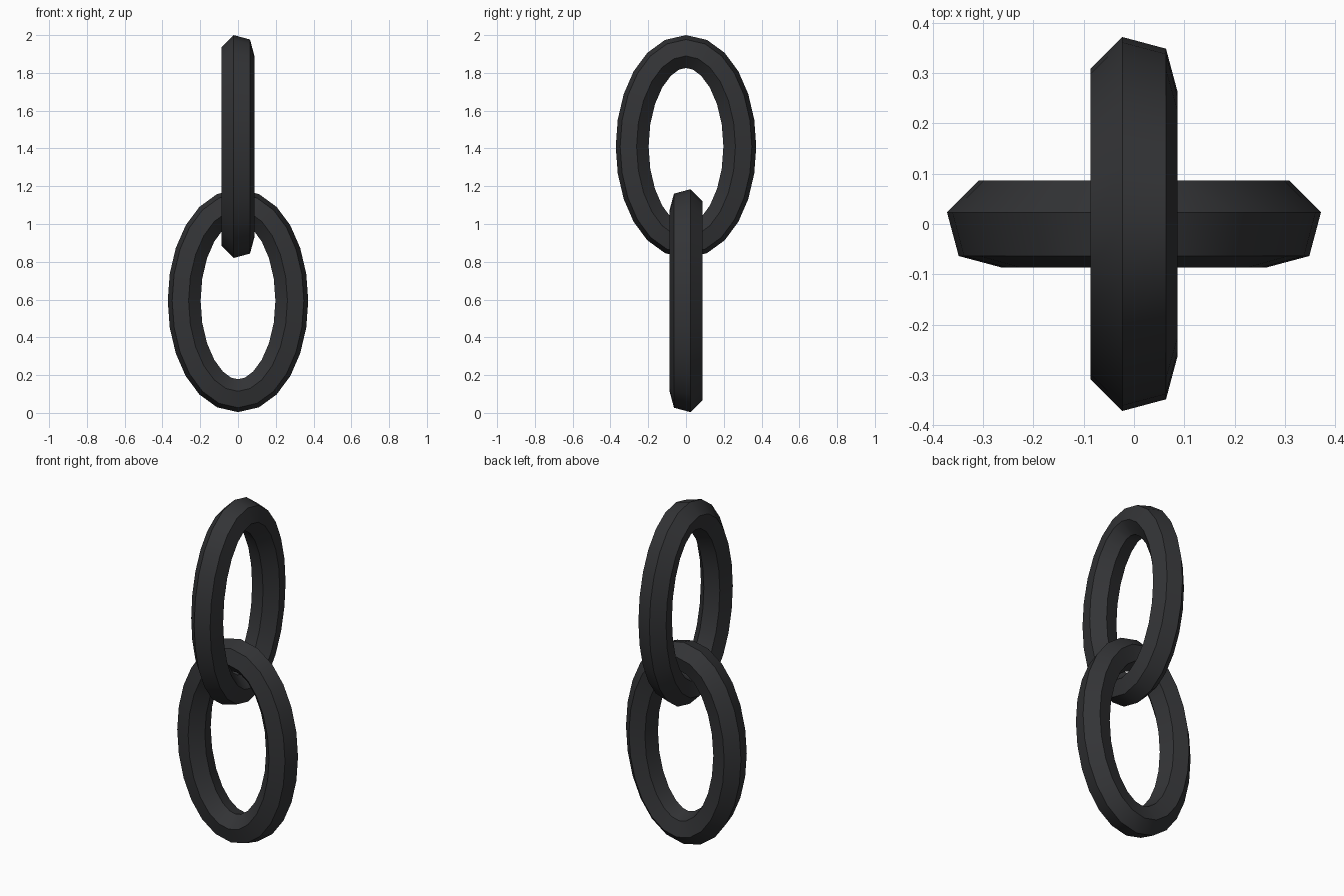
import bpy, bmesh, math

if "Cube" in bpy.data.objects:
    bpy.data.objects.remove(bpy.data.objects["Cube"])

RX, RZ = 0.285, 0.503      # half-width and half-height of the link's centre line
TUBE = 0.09                # radius of the hexagonal section
RINGS, SIDES = 24, 6

mat = bpy.data.materials.new("dark_iron")
mat.diffuse_color = (0.033, 0.034, 0.037, 1)
mat.use_nodes = True
mat.node_tree.nodes["Principled BSDF"].inputs["Base Color"].default_value = mat.diffuse_color


def link(name, z, turn):
    """Upright oval link lying in the YZ plane, turned about z."""
    bm = bmesh.new()
    rings = []
    for i in range(RINGS):
        t = 2 * math.pi * i / RINGS
        py, pz = RX * math.sin(t), RZ * math.cos(t)
        # outward normal of the oval
        ny, nz = math.sin(t) / RX, math.cos(t) / RZ
        n = math.hypot(ny, nz)
        ny, nz = ny / n, nz / n
        ring = []
        for k in range(SIDES):
            a = math.radians(-15) + 2 * math.pi * k / SIDES
            out, side = TUBE * math.cos(a), TUBE * math.sin(a)
            ring.append(bm.verts.new((side, py + ny * out, pz + nz * out)))
        rings.append(ring)
    for i in range(RINGS):
        a, b = rings[i], rings[(i + 1) % RINGS]
        for k in range(SIDES):
            m = (k + 1) % SIDES
            bm.faces.new((a[k], a[m], b[m], b[k]))
    bmesh.ops.recalc_face_normals(bm, faces=bm.faces)
    me = bpy.data.meshes.new(name)
    bm.to_mesh(me)
    bm.free()
    me.materials.append(mat)
    ob = bpy.data.objects.new(name, me)
    bpy.context.collection.objects.link(ob)
    ob.location.z = z
    ob.rotation_euler.z = turn
    # smooth along the link, crisp lengthwise edges
    bpy.ops.object.select_all(action='DESELECT')
    ob.select_set(True)
    bpy.context.view_layer.objects.active = ob
    bpy.ops.object.shade_smooth_by_angle(angle=math.radians(30))
    return ob


# Two interlocking chain links
link("upper_link", 1.41, 0)
link("lower_link", 0.594, -math.pi / 2)
